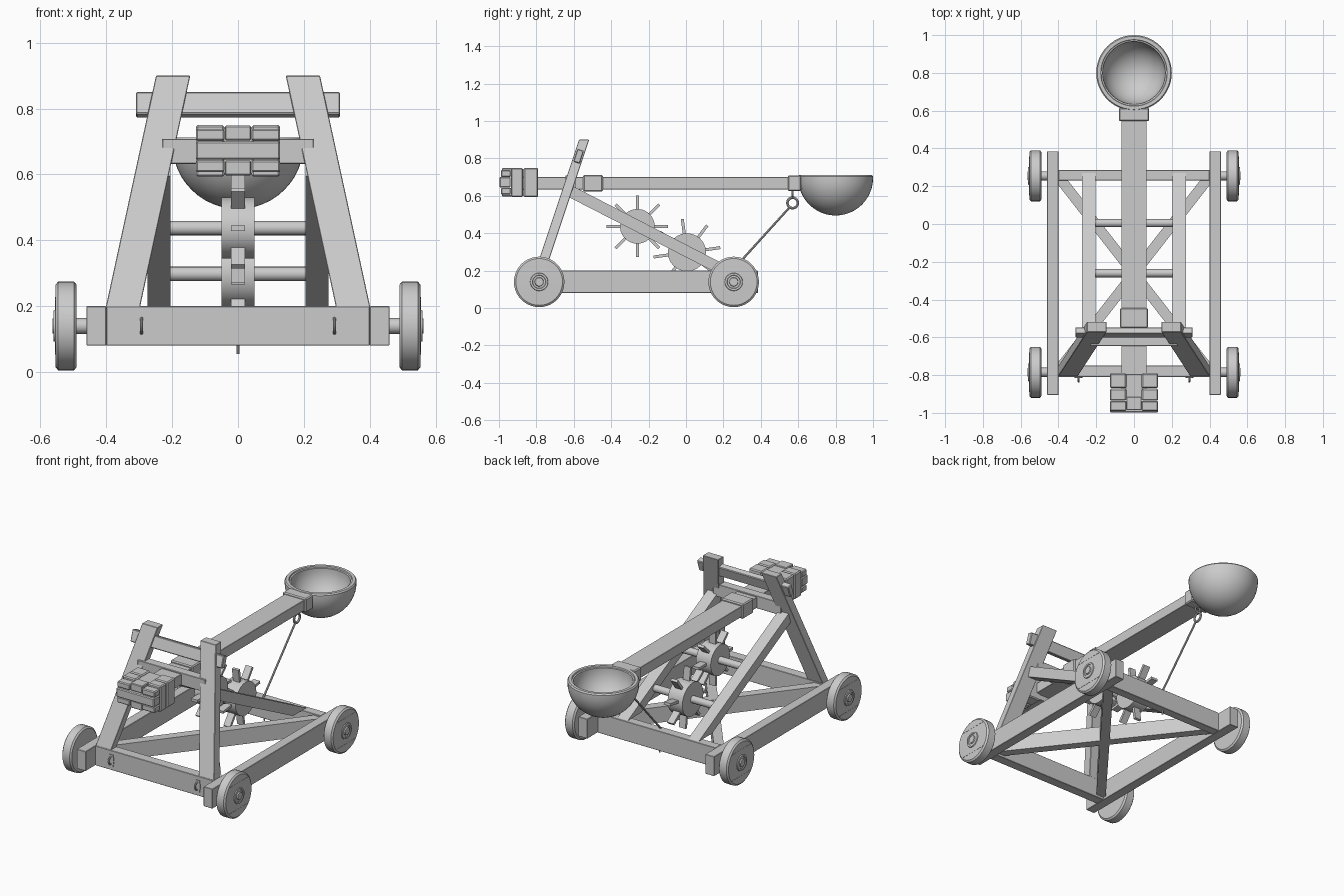
import bpy, bmesh, math
from mathutils import Vector, Matrix

if "Cube" in bpy.data.objects:
    bpy.data.objects.remove(bpy.data.objects["Cube"])


def make(name, verts, faces, smooth=False, bevel=0.0):
    me = bpy.data.meshes.new(name)
    me.from_pydata([tuple(v) for v in verts], [], faces)
    bm = bmesh.new()
    bm.from_mesh(me)
    bmesh.ops.recalc_face_normals(bm, faces=bm.faces)
    bm.to_mesh(me)
    bm.free()
    ob = bpy.data.objects.new(name, me)
    bpy.context.collection.objects.link(ob)
    if bevel:
        m = ob.modifiers.new("bevel", "BEVEL")
        m.width = bevel
        m.segments = 1
    if smooth:
        bpy.ops.object.select_all(action='DESELECT')
        ob.select_set(True)
        bpy.context.view_layer.objects.active = ob
        bpy.ops.object.shade_smooth_by_angle(angle=math.radians(35))
    return ob


def loft(name, a, b, **kw):
    """Solid between two matching outlines."""
    n = len(a)
    faces = [tuple(range(n)), tuple(range(n, 2 * n))]
    faces += [(i, (i + 1) % n, n + (i + 1) % n, n + i) for i in range(n)]
    return make(name, list(a) + list(b), faces, **kw)


def box(name, x0, x1, y0, y1, z0, z1, bevel=0.002):
    ring = lambda z: [(x0, y0, z), (x1, y0, z), (x1, y1, z), (x0, y1, z)]
    return loft(name, ring(z0), ring(z1), bevel=bevel)


def rod(name, p, q, r, n=16, bevel=0.0):
    p, q = Vector(p), Vector(q)
    rot = (q - p).to_track_quat('Z', 'Y')
    ring = [rot @ Vector((r * math.cos(2 * math.pi * i / n), r * math.sin(2 * math.pi * i / n), 0))
            for i in range(n)]
    return loft(name, [p + v for v in ring], [q + v for v in ring], smooth=True, bevel=bevel)


def lathe(name, profile, mat, n=40):
    """Revolve (radius, height) points around z; zero radius closes at the axis."""
    verts, faces, rings = [], [], []
    for r, h in profile:
        k = 1 if r == 0 else n
        rings.append((len(verts), k))
        verts += [mat @ Vector((r * math.cos(2 * math.pi * i / n), r * math.sin(2 * math.pi * i / n), h))
                  for i in range(k)]
    for (a, ka), (b, kb) in zip(rings, rings[1:]):
        for i in range(n):
            j = (i + 1) % n
            f = (a + i % ka, a + j % ka, b + j % kb, b + i % kb)
            faces.append(tuple(dict.fromkeys(f)))
    return make(name, verts, faces, smooth=True)


def torus(name, c, R, r, rot=(0, math.pi / 2, 0)):
    bpy.ops.mesh.primitive_torus_add(location=c, rotation=rot, major_radius=R, minor_radius=r,
                                     major_segments=20, minor_segments=8)
    ob = bpy.context.object
    ob.name = name
    bpy.ops.object.shade_smooth_by_angle()
    return ob


AXLES = (-0.785, 0.255)

# base frame
for s in (-1, 1):
    a, b = sorted((s * 0.40, s * 0.46))
    box("side_beam", a, b, -0.905, 0.385, 0.08, 0.20)
for name, y0, y1 in (("front_beam", -0.81, -0.75), ("rear_beam", 0.23, 0.285)):
    box(name, -0.40, 0.40, y0, y1, 0.08, 0.20)

# crossed floor braces
for s in (-1, 1):
    w = 0.035
    ring = lambda z: [(s * (-0.40 - w), -0.775, z), (s * (-0.40 + w), -0.775, z),
                      (s * (0.40 + w), 0.25, z), (s * (0.40 - w), 0.25, z)]
    loft("floor_brace", ring(0.095), ring(0.19 + 0.001 * s))

# wheels with stepped hubs, and axles
tyre = [(0, 0), (0.125, 0), (0.135, 0.008), (0.135, 0.056), (0.125, 0.064), (0.048, 0.066),
        (0.046, 0.071), (0.036, 0.071), (0.034, 0.067), (0.024, 0.067), (0.022, 0.074), (0, 0.074)]
for y in AXLES:
    rod("axle", (-0.50, y, 0.14), (0.50, y, 0.14), 0.024)
    for s in (-1, 1):
        lathe("wheel", tyre, Matrix.Translation((s * 0.49, y, 0.14)) @ Matrix.Rotation(s * math.pi / 2, 4, 'Y'))
        for dz in (-0.08, 0.08):
            a, b = sorted((s * 0.545, s * 0.556))
            box("wheel_batten_edge", a, b, y - 0.09, y + 0.09, 0.14 + dz - 0.002, 0.14 + dz + 0.002, 0)

# leaning posts and long rear struts
for s in (-1, 1):
    ring = lambda x, y, z: [(s * (x - 0.052), y - 0.027, z), (s * (x + 0.052), y - 0.027, z),
                            (s * (x + 0.052), y + 0.027, z), (s * (x - 0.052), y + 0.027, z)]
    loft("leaning_post", ring(0.35, -0.78, 0.195), ring(0.197, -0.545, 0.90), bevel=0.002)
    strut = [(-0.61, 0.655), (0.27, 0.2), (0.14, 0.2), (-0.63, 0.595)]
    loft("rear_strut", [(s * 0.205, y, z) for y, z in strut], [(s * 0.275, y, z) for y, z in strut])

# stop bar between the post tops, tilted with the posts
tilt = Matrix.Rotation(-math.radians(18.5), 3, 'X')
sec = [tilt @ Vector((0, y, z)) + Vector((0, -0.574, 0.812))
       for y, z in ((-0.018, -0.036), (0.018, -0.036), (0.018, 0.036), (-0.018, 0.036))]
loft("stop_bar", [v + Vector((-0.31, 0, 0)) for v in sec], [v + Vector((0.31, 0, 0)) for v in sec], bevel=0.004)
box("pivot_bar", -0.23, 0.23, -0.645, -0.59, 0.632, 0.708)

# throwing arm with collars
box("throwing_arm", -0.067, 0.067, -0.93, 0.62, 0.635, 0.70)
box("pivot_collar", -0.075, 0.075, -0.55, -0.445, 0.622, 0.712, 0.006)
box("cup_collar", -0.08, 0.08, 0.545, 0.615, 0.625, 0.71, 0.006)

# cup: thick bowl with a stepped rim
bowl = [(0.2 * math.sin(t), 0.695 - 0.2 * math.cos(t)) for t in (math.radians(7.5 * i) for i in range(12))]
bowl += [(0.2, 0.695), (0.2, 0.704), (0.194, 0.712), (0.176, 0.712), (0.174, 0.704), (0.166, 0.702)]
bowl += [(0.166 * math.sin(t), 0.695 - 0.166 * math.cos(t)) for t in (math.radians(90 - 7.5 * i) for i in range(12))]
bowl[0] = (0, 0.495)
bowl.append((0, 0.529))
lathe("cup", bowl, Matrix.Translation((0, 0.80, 0)), 48)

# counterweight bricks with straps
for s in (-1, 1):
    a, b = sorted((s * 0.041, s * 0.128))
    for y0, y1 in ((-0.935, -0.872), (-0.868, -0.79)):
        box("weight_brick", a, b, y0, y1, 0.593, 0.75, 0.006)
    for z0, z1 in ((0.607, 0.643), (0.702, 0.738)):
        box("end_brick", a, b, -0.99, -0.937, z0, z1, 0.005)
box("weight_core", -0.045, 0.045, -0.93, -0.795, 0.602, 0.742)
box("end_bar", -0.128, 0.128, -0.998, -0.937, 0.645, 0.70, 0.005)
for z0, z1 in ((0.597, 0.642), (0.703, 0.748)):
    box("weight_strap", -0.04, 0.04, -0.985, -0.915, z0, z1, 0.004)

# spiked winding drums on their shafts
for cy, cz, r, tip, off in ((-0.26, 0.437, 0.093, 0.165, 0), (0.005, 0.298, 0.102, 0.18, 8)):
    rod("drum_shaft", (-0.21, cy, cz), (0.21, cy, cz), 0.022)
    rod("drum", (-0.05, cy, cz), (0.05, cy, cz), r, 24)
    for i in range(8):
        t = math.radians(45 * i + off)
        d, n = Vector((0, math.cos(t), math.sin(t))), Vector((0, -math.sin(t), math.cos(t))) * 0.008
        sq = lambda k: [Vector((x, cy, cz)) + d * k + n * m
                        for x, m in ((-0.022, -1), (0.022, -1), (0.022, 1), (-0.022, 1))]
        loft("drum_spike", sq(r - 0.02), sq(tip))

# rope, its rings and the anchor pin
torus("arm_eye", (0, 0.57, 0.612), 0.017, 0.006, (math.pi / 2, 0, 0))
torus("rope_ring", (0, 0.57, 0.562), 0.028, 0.007)
rod("rope", (0, 0.555, 0.54), (0, 0.245, 0.198), 0.006, 8)
rod("anchor_pin", (0, 0.255, 0.055), (0, 0.255, 0.09), 0.005, 8)

# front beam plates with rings
for s in (-1, 1):
    hexa = [(-0.015, -0.036), (0.015, -0.036), (0.021, 0), (0.015, 0.036), (-0.015, 0.036), (-0.021, 0)]
    loft("ring_plate", [(s * 0.293 + x, -0.814, 0.14 + z) for x, z in hexa],
         [(s * 0.293 + x, -0.80, 0.14 + z) for x, z in hexa])
    torus("tie_ring", (s * 0.293, -0.813, 0.14), 0.022, 0.005)
